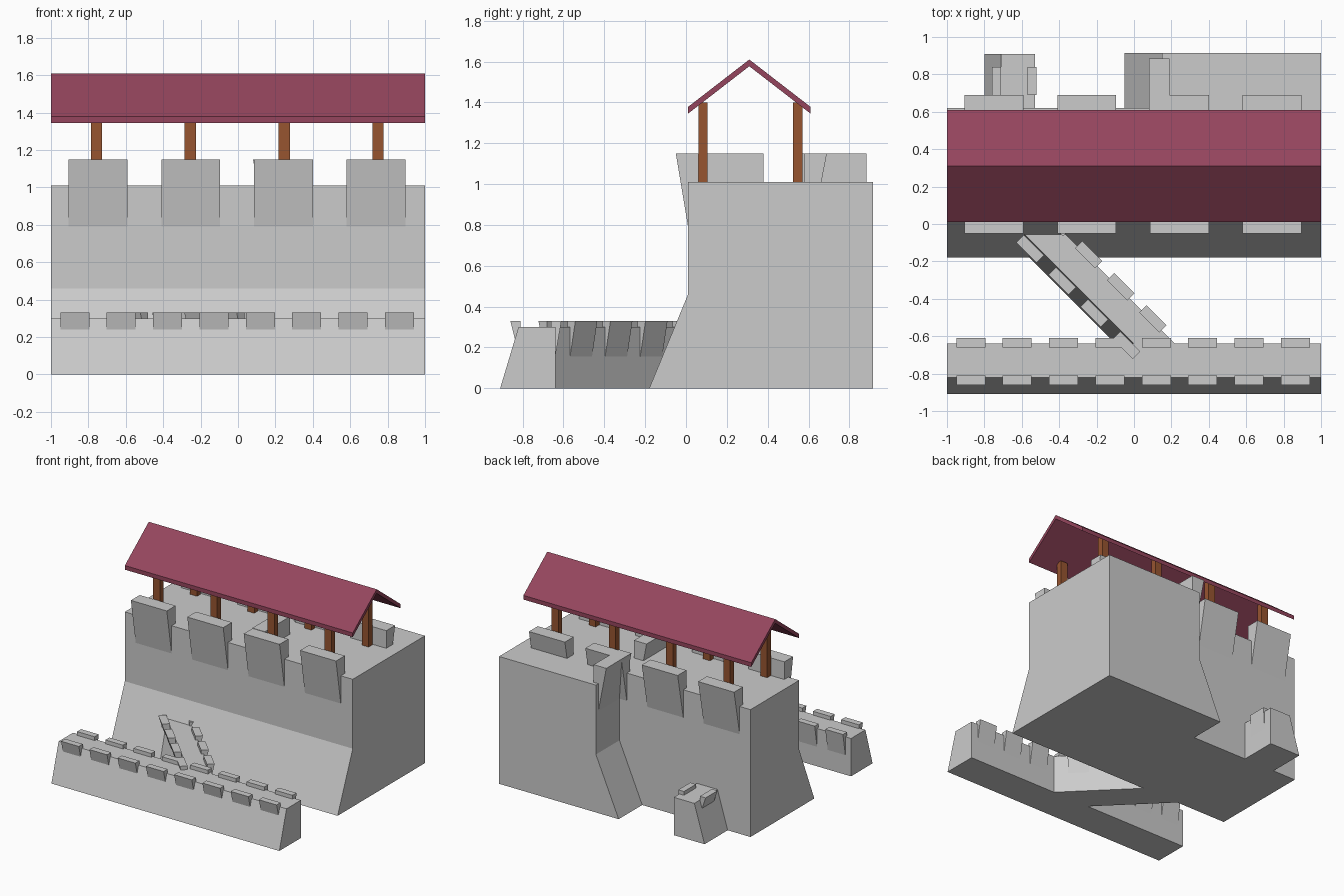
import bpy, bmesh, math

if "Cube" in bpy.data.objects:
    bpy.data.objects.remove(bpy.data.objects["Cube"])


def material(name, rgb):
    m = bpy.data.materials.new(name)
    m.diffuse_color = (*rgb, 1)
    m.use_nodes = True
    m.node_tree.nodes["Principled BSDF"].inputs["Base Color"].default_value = m.diffuse_color
    return m


RED = material("roof_red", (0.30, 0.06, 0.11))
WOOD = material("wood", (0.31, 0.09, 0.03))


def prism(name, profile, spans, angle=0, mat=None):
    """Sweep a (across, z) profile along each span, then turn it about z."""
    bm = bmesh.new()
    for a, b in spans:
        r0 = [bm.verts.new((a, p, z)) for p, z in profile]
        r1 = [bm.verts.new((b, p, z)) for p, z in profile]
        bm.faces.new(r0)
        bm.faces.new(r1[::-1])
        n = len(profile)
        for i in range(n):
            j = (i + 1) % n
            bm.faces.new((r0[i], r1[i], r1[j], r0[j]))
    bmesh.ops.recalc_face_normals(bm, faces=bm.faces[:])
    me = bpy.data.meshes.new(name)
    bm.to_mesh(me)
    bm.free()
    ob = bpy.data.objects.new(name, me)
    ob.rotation_euler.z = math.radians(angle)
    bpy.context.collection.objects.link(ob)
    if mat:
        me.materials.append(mat)
    return ob


def merlons(name, out, inner, foot, top, bottom, spans, angle=0):
    """Overhanging battlement blocks whose outer face slants back to the wall."""
    prism(name, [(out, top), (inner, top), (inner, bottom), (foot, bottom)], spans, angle)


def spaced(start, pitch, width, count):
    return [(start + i * pitch, start + i * pitch + width) for i in range(count)]


# Tall main wall with battered foot
prism("main_wall", [(-0.18, 0), (0.01, 0.46), (0.01, 1.01), (0.62, 1.01), (0.62, 0)], [(-1, 1)])
big = spaced(-0.905, 0.495, 0.315, 4)
merlons("main_front_merlons", -0.05, 0.06, 0.01, 1.15, 0.79, big)
merlons("main_back_merlons", 0.69, 0.58, 0.62, 1.15, 0.79, big)

# Tall wall branching off to the back
prism("branch_wall", [(-0.05, 0), (0.15, 0.46), (0.15, 1.01), (1, 1.01), (1, 0)], [(-0.915, -0.62)], -90)
merlons("branch_merlons", 0.08, 0.19, 0.15, 1.15, 0.79, spaced(-0.885, 0.505, 0.315, 2), -90)

# Low outer wall in front
prism("outer_wall", [(-0.91, 0), (-0.82, 0.3), (-0.64, 0.3), (-0.64, 0)], [(-1, 1)])
small = spaced(-0.95, 0.248, 0.155, 8)
merlons("outer_front_merlons", -0.86, -0.81, -0.838, 0.33, 0.24, small)
merlons("outer_back_merlons", -0.61, -0.66, -0.64, 0.33, 0.155, small)

# Low diagonal wall joining the outer and main walls
prism("diagonal_wall", [(-0.523, 0), (-0.453, 0.3), (-0.297, 0.3), (-0.297, 0)], [(-0.45, 0.62)], -45)
diag = spaced(-0.375, 0.243, 0.152, 4)
merlons("diagonal_left_merlons", -0.516, -0.458, -0.49, 0.33, 0.24, diag, -45)
merlons("diagonal_right_merlons", -0.26, -0.315, -0.297, 0.33, 0.155, diag, -45)

# Low wall stub at the back
prism("back_stub_wall", [(-0.80, 0), (-0.71, 0.3), (-0.53, 0.3), (-0.53, 0)], [(-0.91, -0.5)], -90)
merlons("stub_left_merlon", -0.76, -0.71, -0.73, 0.33, 0.24, [(-0.84, -0.69)], -90)
merlons("stub_right_merlon", -0.52, -0.57, -0.53, 0.33, 0.155, [(-0.84, -0.69)], -90)

# Gabled roof
prism("roof", [(0.01, 1.345), (0.01, 1.378), (0.31, 1.61), (0.61, 1.378), (0.61, 1.345), (0.31, 1.577)],
      [(-1, 1)], 0, RED)

# Roof posts, front and back rows
for label, y in (("front", 0.083), ("back", 0.548)):
    prism(label + "_posts", [(y - 0.023, 1.0), (y - 0.023, 1.40), (y + 0.023, 1.40), (y + 0.023, 1.0)],
          spaced(-0.787, 0.502, 0.06, 4), 0, WOOD)
